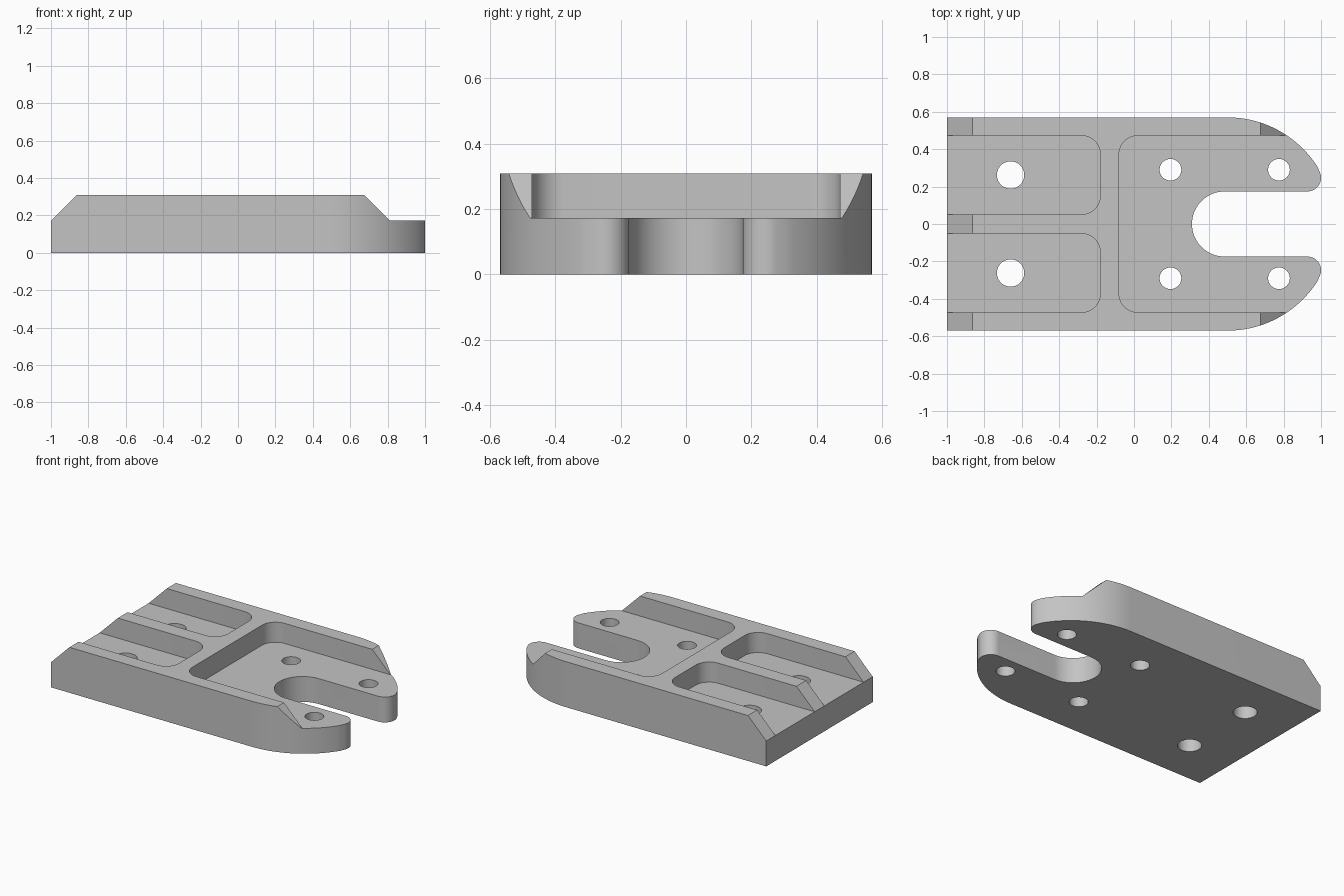
import bpy
import bmesh
from math import cos, sin, pi, atan2

cube = bpy.data.objects.get("Cube")
if cube:
    bpy.data.objects.remove(cube, do_unlink=True)

TOP, FLOOR = 0.308, 0.172        # rim height, pocket floor height
HALF = 0.57                      # half width, also the nose radius
SLOT = 0.174                     # half width of the open slot
RIM = 0.472                      # inner face of the side rims

grey = bpy.data.materials.new("light_grey")
grey.use_nodes = True
grey.diffuse_color = (0.55, 0.55, 0.55, 1)
grey.node_tree.nodes["Principled BSDF"].inputs["Base Color"].default_value = (0.55, 0.55, 0.55, 1)


def arc(cx, cy, r, a0, a1, steps):
    return [(cx + r * cos(a0 + (a1 - a0) * i / steps),
             cy + r * sin(a0 + (a1 - a0) * i / steps)) for i in range(steps + 1)]


def prism(name, points, start, end, axis="z"):
    """Extrude an xy outline along z, or an xz outline along y."""
    bm = bmesh.new()

    def place(u, v, w):
        return (u, v, w) if axis == "z" else (u, w, v)
    face = bm.faces.new([bm.verts.new(place(u, v, start)) for u, v in points])
    new = bmesh.ops.extrude_face_region(bm, geom=[face])["geom"]
    step = place(0, 0, end - start)
    bmesh.ops.translate(bm, vec=step, verts=[g for g in new if isinstance(g, bmesh.types.BMVert)])
    bmesh.ops.recalc_face_normals(bm, faces=bm.faces)
    mesh = bpy.data.meshes.new(name)
    bm.to_mesh(mesh)
    bm.free()
    mesh.materials.append(grey)
    obj = bpy.data.objects.new(name, mesh)
    bpy.context.collection.objects.link(obj)
    return obj


def pocket(name, x0, x1, y0, y1, round_left, r=0.1):
    """Pocket cutter with the two corners on one side rounded."""
    if round_left:
        pts = [(x1, y0), (x1, y1)]
        pts += arc(x0 + r, y1 - r, r, pi / 2, pi, 12) + arc(x0 + r, y0 + r, r, pi, 1.5 * pi, 12)
    else:
        pts = [(x0, y1), (x0, y0)]
        pts += arc(x1 - r, y0 + r, r, -pi / 2, 0, 12) + arc(x1 - r, y1 - r, r, 0, pi / 2, 12)
    return prism(name, pts, FLOOR, 0.5)


# Plate outline: straight sides, round nose, rounded prong tips, open slot
tip = 0.073
tx, ty = 1 - tip, SLOT + tip
lean = atan2(ty, tx - 0.5)
half = [(-1, HALF)] + arc(0.5, 0, HALF, pi / 2, lean, 24)[:-1]
half += arc(tx, ty, tip, lean, -pi / 2, 14)
slot_end = arc(0.31 + SLOT, 0, SLOT, pi / 2, 1.5 * pi, 40)
outline = half + slot_end + [(x, -y) for x, y in reversed(half)]
plate = prism("mounting_plate", outline, 0, TOP)

# Cutters: pockets, sloped ends and bolt holes
cutters = [
    pocket("front_pocket_cutter", -1.2, -0.18, -RIM, -0.052, False),
    pocket("back_pocket_cutter", -1.2, -0.18, 0.052, RIM, False),
    pocket("nose_pocket_cutter", -0.08, 1.2, -RIM, RIM, True),
    prism("tail_slope_cutter", [(-1.1, 0.072), (-0.772, 0.4), (-1.1, 0.4)], -0.8, 0.8, "y"),
    prism("nose_slope_cutter", [(0.811, FLOOR), (1.1, FLOOR), (1.1, 0.4), (0.583, 0.4)], -0.8, 0.8, "y"),
]
for x, y, r in ((-0.66, 0.262, 0.073), (0.195, 0.29, 0.058), (0.775, 0.29, 0.058)):
    for side in (-1, 1):
        cutters.append(prism("hole_cutter", arc(x, side * y, r, 0, 2 * pi, 40)[:-1], -0.1, 0.5))

for cutter in cutters:
    cutter.hide_render = True
    mod = plate.modifiers.new(cutter.name, "BOOLEAN")
    mod.operation = "DIFFERENCE"
    mod.solver = "EXACT"
    mod.object = cutter

# Bake the cuts and discard the cutters
graph = bpy.context.evaluated_depsgraph_get()
baked = bpy.data.meshes.new_from_object(plate.evaluated_get(graph))
plate.modifiers.clear()
plate.data = baked
for cutter in cutters:
    bpy.data.objects.remove(cutter, do_unlink=True)

bpy.ops.object.select_all(action="DESELECT")
plate.select_set(True)
bpy.context.view_layer.objects.active = plate
bpy.ops.object.shade_smooth_by_angle(angle=pi / 6)
